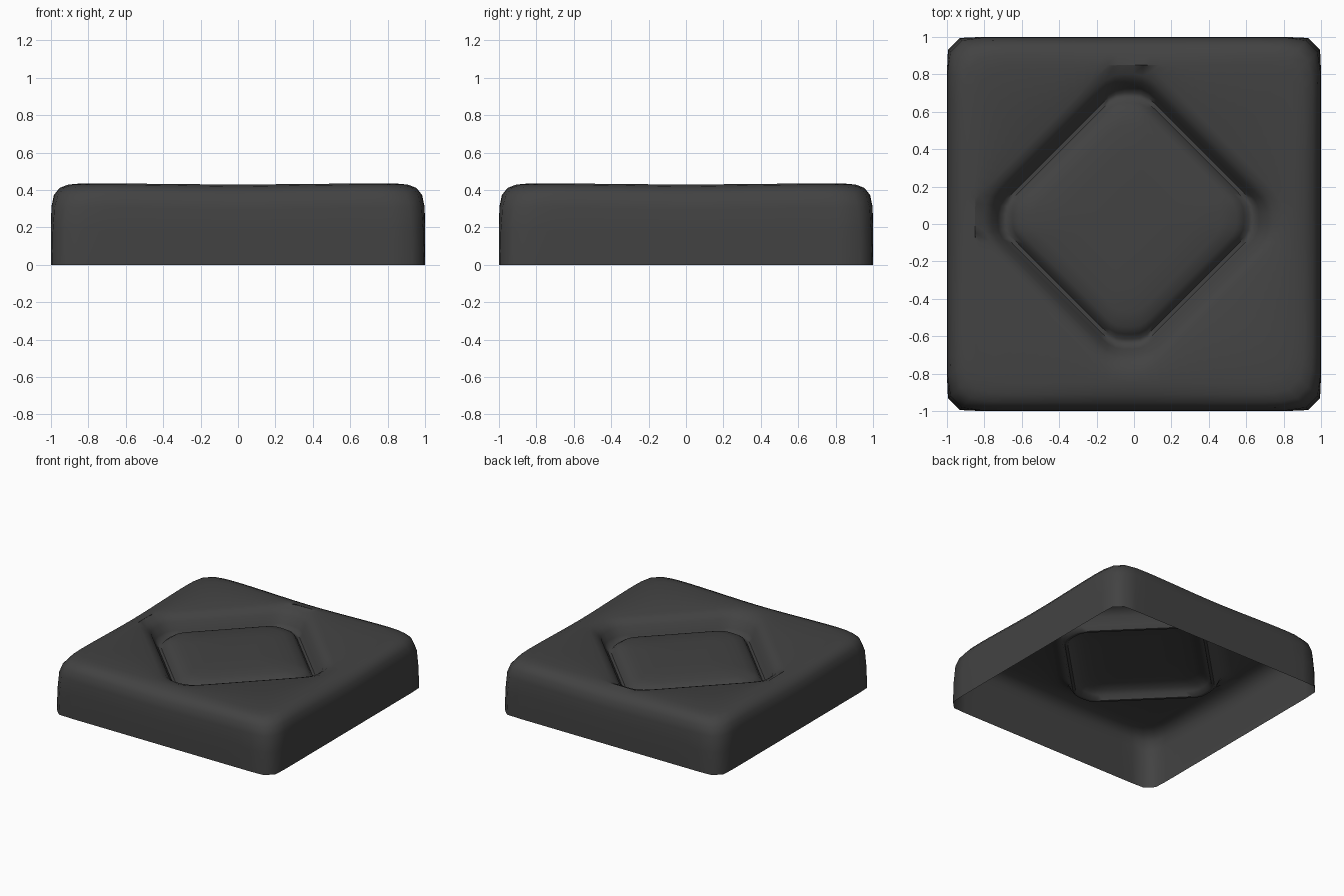
import bpy
import bmesh
from math import cos, sin, tau

cube = bpy.data.objects.get("Cube")
if cube:
    bpy.data.objects.remove(cube, do_unlink=True)

SIDES = 96


def square(c, s, size, p):
    """Radius of a round-cornered square; a higher p is sharper."""
    return size * (abs(c) ** p + abs(s) ** p) ** (-1 / p)


def diamond(c, s, size, p):
    """Radius of a diamond with blunt corners."""
    tip = 0.89
    return size * ((abs(c) + abs(s)) ** p + (abs(c) / tip) ** p
                   + (abs(s) / tip) ** p) ** (-1 / p)


# Rings from the open bottom edge to the middle of the padded recess:
# outline, size, corner sharpness, height, sag at the middle of each side
profile = [
    (square, 1.0, 28, 0.0, 0), (square, 1.0, 22, 0.18, 0),
    (square, 0.998, 17, 0.31, 0.01), (square, 0.985, 14, 0.375, 0.015),
    (square, 0.955, 13, 0.413, 0.015), (square, 0.91, 12, 0.43, 0.01),
    (square, 0.85, 12, 0.435, 0.005),
    (diamond, 0.93, 30, 0.425, 0), (diamond, 0.87, 30, 0.407, 0),
    (diamond, 0.82, 40, 0.375, 0), (diamond, 0.785, 40, 0.315, 0),
    (diamond, 0.755, 40, 0.28, 0), (diamond, 0.725, 40, 0.28, 0),
    (diamond, 0.695, 40, 0.315, 0), (diamond, 0.65, 40, 0.34, 0),
    (diamond, 0.56, 30, 0.357, 0), (diamond, 0.4, 30, 0.366, 0),
    (diamond, 0.2, 30, 0.37, 0),
]

# Thin shell lofted through the rings
bm = bmesh.new()
rings = []
for outline, size, p, z, sag in profile:
    shift = -0.03 if outline is diamond else 0
    ring = []
    for i in range(SIDES):
        a = tau * (i + 0.5) / SIDES
        c, s = cos(a), sin(a)
        r = outline(c, s, size, p)
        ring.append(bm.verts.new((r * c + shift, r * s - shift,
                                  z - sag * cos(2 * a) ** 2)))
    rings.append(ring)
for low, high in zip(rings, rings[1:]):
    for i in range(SIDES):
        j = (i + 1) % SIDES
        bm.faces.new((low[i], low[j], high[j], high[i]))

# Middle of the pad
centre = bm.verts.new((-0.03, 0.03, 0.371))
for i in range(SIDES):
    bm.faces.new((rings[-1][i], rings[-1][(i + 1) % SIDES], centre))

mesh = bpy.data.meshes.new("recessed_cover")
bm.to_mesh(mesh)
bm.free()
cover = bpy.data.objects.new("recessed_cover", mesh)
bpy.context.collection.objects.link(cover)

# Dark grey finish
grey = bpy.data.materials.new("dark_grey")
grey.use_nodes = True
colour = (0.055, 0.055, 0.055, 1)
grey.diffuse_color = colour
grey.node_tree.nodes["Principled BSDF"].inputs["Base Color"].default_value = colour
mesh.materials.append(grey)

bpy.ops.object.select_all(action="DESELECT")
cover.select_set(True)
bpy.context.view_layer.objects.active = cover
bpy.ops.object.shade_smooth_by_angle(angle=1.0)
